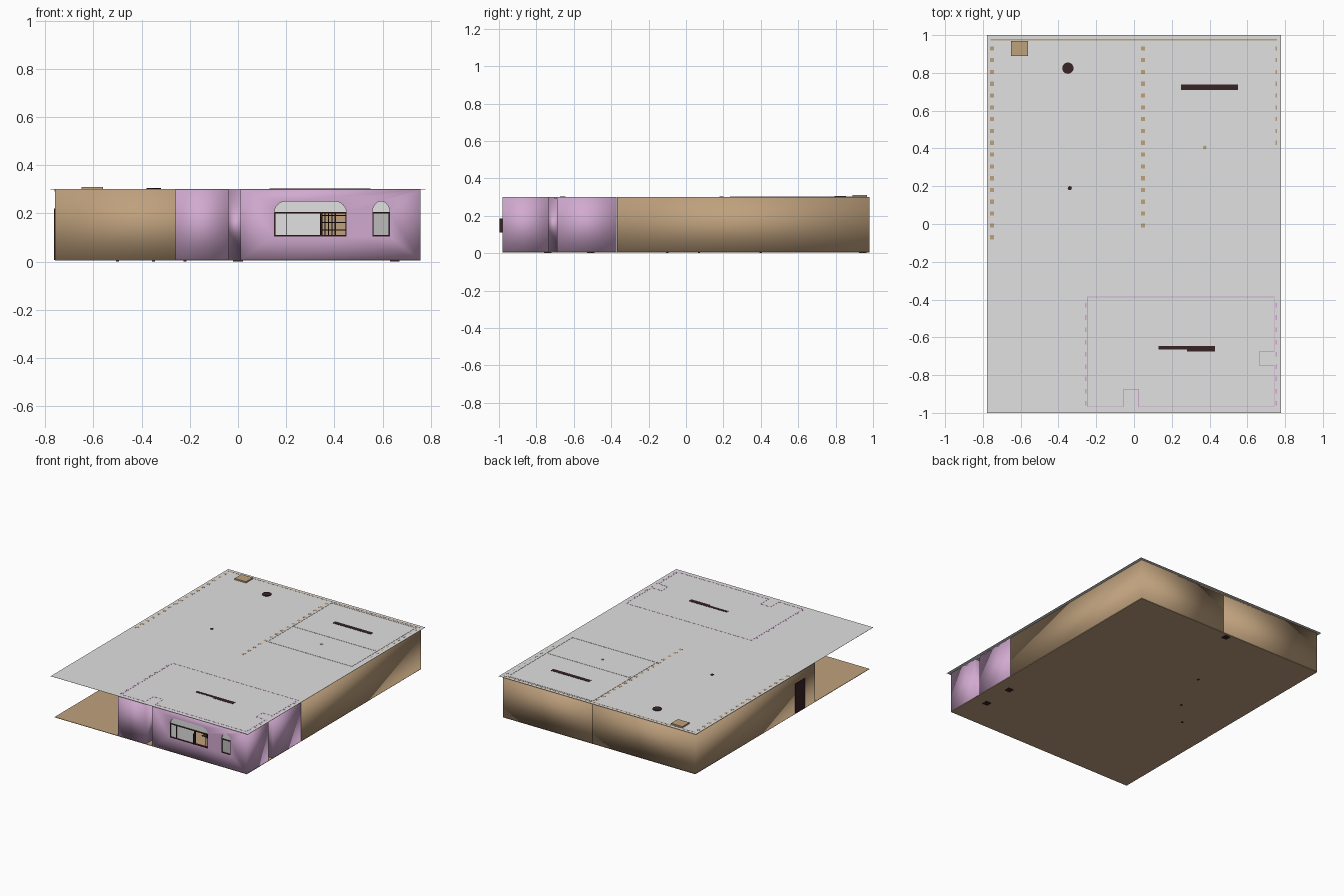
import bpy, bmesh, math
from mathutils import Vector

if "Cube" in bpy.data.objects:
    bpy.data.objects.remove(bpy.data.objects["Cube"])


def mat(name, c):
    m = bpy.data.materials.new(name)
    m.diffuse_color = (*c, 1)
    m.use_nodes = True
    m.node_tree.nodes["Principled BSDF"].inputs["Base Color"].default_value = m.diffuse_color
    return m


TAN = mat("tan plaster", (0.52, 0.355, 0.205))
PINK = mat("pink plaster", (0.64, 0.40, 0.63))
GREY = mat("light grey", (0.75, 0.75, 0.75))
DARK = mat("dark brown", (0.04, 0.017, 0.018))
PANE = mat("window pane grey", (0.5, 0.5, 0.5))


def make(name, bm, m, smooth=False):
    bmesh.ops.recalc_face_normals(bm, faces=bm.faces)
    for f in bm.faces:
        f.smooth = smooth
    me = bpy.data.meshes.new(name)
    bm.to_mesh(me)
    bm.free()
    me.materials.append(m)
    o = bpy.data.objects.new(name, me)
    bpy.context.collection.objects.link(o)
    return o


def box(name, x0, x1, y0, y1, z0, z1, m):
    bm = bmesh.new()
    bmesh.ops.create_cube(bm, size=1)
    for v in bm.verts:
        v.co = ((x0 + x1) / 2 + v.co.x * (x1 - x0), (y0 + y1) / 2 + v.co.y * (y1 - y0),
                (z0 + z1) / 2 + v.co.z * (z1 - z0))
    return make(name, bm, m)


def disc(name, x, y, r, z0, z1, m, n=20):
    bm = bmesh.new()
    bmesh.ops.create_cone(bm, cap_ends=True, segments=n, radius1=r, radius2=r, depth=z1 - z0)
    bmesh.ops.translate(bm, verts=bm.verts, vec=(x, y, (z0 + z1) / 2))
    return make(name, bm, m)


def inset(pts, d):
    # inward mitred offset of a counter-clockwise outline
    out = []
    for i, p in enumerate(pts):
        p = Vector(p)
        a = (p - Vector(pts[i - 1])).normalized()
        b = (Vector(pts[(i + 1) % len(pts)]) - p).normalized()
        na, nb = Vector((-a.y, a.x)), Vector((-b.y, b.x))
        out.append(p + (na + nb) * d / (1 + na.dot(nb)))
    return out


def walls(name, pts, t, z0, z1, m, smooth=True):
    # hollow ring of wall following an outline
    bm = bmesh.new()
    inner = inset(pts, t)
    loops = [[bm.verts.new((p[0], p[1], z)) for p in ring]
             for ring, z in ((pts, z0), (pts, z1), (inner, z1), (inner, z0))]
    n = len(pts)
    for k in range(4):
        A, B = loops[k], loops[(k + 1) % 4]
        for i in range(n):
            j = (i + 1) % n
            bm.faces.new((A[i], A[j], B[j], B[i]))
    return make(name, bm, m, smooth)


def slab_xz(name, prof, y0, y1, m):
    # upright profile in x,z pushed through y
    bm = bmesh.new()
    f = bm.faces.new([bm.verts.new((x, y0, z)) for x, z in prof])
    r = bmesh.ops.extrude_face_region(bm, geom=[f])
    for v in r["geom"]:
        if isinstance(v, bmesh.types.BMVert):
            v.co.y = y1
    return make(name, bm, m)


def arch(x0, x1, zb, zs, zt, r):
    # window outline: straight sides up to zs, elliptical shoulders of width r to zt
    p = [(x0, zb), (x1, zb)]
    for i in range(9):
        a = math.pi / 2 * i / 8
        p.append((x1 - r + r * math.cos(a), zs + (zt - zs) * math.sin(a)))
    for i in range(9):
        a = math.pi / 2 * (1 + i / 8)
        q = (x0 + r + r * math.cos(a), zs + (zt - zs) * math.sin(a))
        if abs(q[0] - p[-1][0]) > 1e-5 or abs(q[1] - p[-1][1]) > 1e-5:
            p.append(q)
    return p


def rect(x0, x1, y0, y1):
    return [(x0, y0), (x1, y0), (x1, y1), (x0, y1)]


# floor and roof plates
ZB, ZT = 0.005, 0.2995
box("floor", -0.76, 0.757, -0.982, 0.98, 0.004, 0.007, TAN)
box("roof", -0.778, 0.778, -1, 1, ZT, 0.3005, GREY)

# tan rooms
walls("left_room_walls", rect(-0.76, 0.05, -0.37, 0.98), 0.02, ZB, ZT, TAN)
walls("right_room_walls", rect(0.051, 0.757, -0.37, 0.98), 0.02, ZB, ZT, TAN)

# pink front room with two alcoves
plan = [(-0.26, -0.982), (-0.04, -0.982), (-0.04, -0.89), (0.01, -0.89), (0.01, -0.982),
        (0.757, -0.982), (0.757, -0.735), (0.68, -0.735), (0.68, -0.69), (0.757, -0.69),
        (0.757, -0.371), (-0.26, -0.371)]
front = walls("front_room_walls", plan, 0.015, ZB, ZT, PINK)
walls("front_room_rim", inset(plan, 0.012), 0.005, 0.29, 0.3012, PINK, False)

# arched windows cut through the front wall
wins = [("wide", 0.15, 0.45, 0.05), ("narrow", 0.557, 0.63, 0.0365)]
for n, x0, x1, r in wins:
    c = slab_xz(n + "_window_cutter", arch(x0, x1, 0.105, 0.2, 0.25, r), -1.02, -0.94, PINK)
    c.hide_render = True
    c.hide_set(True)
    b = front.modifiers.new(n + "_opening", "BOOLEAN")
    b.operation = "DIFFERENCE"
    b.solver = "EXACT"
    b.object = c
    # arched fanlight and transom bar
    slab_xz(n + "_fanlight", arch(x0, x1, 0.2, 0.201, 0.25, r), -0.975, -0.971, GREY)
    for z in (0.105, 0.2):
        box(n + "_window_rail", x0, x1, -0.982, -0.967, z, z + 0.005, DARK)
box("wide_window_pane", 0.15, 0.345, -0.975, -0.971, 0.108, 0.202, GREY)
box("narrow_window_pane", 0.562, 0.625, -0.975, -0.971, 0.108, 0.202, PANE)
for x in (0.15, 0.2, 0.34, 0.445, 0.557, 0.625):
    w = 0.002 if x == 0.2 else 0.005
    box("window_post", x, x + w, -0.982, -0.967, 0.105, 0.203, DARK)
box("open_window_frame", 0.342, 0.347, -0.996, -0.976, 0.11, 0.185, DARK)

# shelf inside the open half of the wide window
box("shelf_back", 0.3, 0.55, -0.8, -0.79, 0.01, 0.27, TAN)
for i in range(4):
    box("shelf_board", 0.3, 0.55, -0.84, -0.8, 0.10 + i * 0.03, 0.104 + i * 0.03, DARK)
for i in range(5):
    box("shelf_upright", 0.345 + i * 0.014, 0.35 + i * 0.014, -0.85, -0.8, 0.1, 0.2, DARK)

# side door in the left wall
box("side_door", -0.764, -0.735, -0.25, -0.145, 0.007, 0.22, DARK)

# grey lined rooms at the back right, divided in two
grey_plan = rect(0.057, 0.737, 0.233, 0.969)
walls("inner_room_walls", grey_plan, 0.015, ZB, ZT, GREY, False)
walls("inner_room_rim", inset(grey_plan, 0.003), 0.009, 0.29, 0.302, GREY, False)
box("inner_room_divider", 0.075, 0.715, 0.52, 0.535, ZB, 0.302, GREY)

# tan wall crowns showing through the roof
box("back_wall_crown", -0.76, 0.757, 0.972, 0.98, 0.29, 0.301, TAN)
for x, last in ((-0.751, -0.11), (0.048, -0.06), (0.752, 0.37)):
    y = 0.93
    while y >= last:
        w = 0.011 if x < 0.7 else 0.004
        box("wall_crown_tooth", x - w, x + w, y - 0.011, y + 0.011, 0.29, 0.301, TAN)
        y -= 0.0625
for x in (-0.255, 0.753):
    for i in range(9):
        y = -0.95 + i * 0.065
        box("pink_crown_tooth", x - 0.004, x + 0.004, y - 0.012, y + 0.012, 0.29, 0.301, PINK)

# fittings that pass through the ceiling
box("back_beam", 0.25, 0.55, 0.71, 0.738, 0.27, 0.3025, DARK)
box("front_beam", 0.13, 0.43, -0.664, -0.645, 0.27, 0.3025, DARK)
box("front_beam_step", 0.28, 0.43, -0.674, -0.66, 0.27, 0.3025, DARK)
box("chimney", -0.65, -0.56, 0.89, 0.968, 0.007, 0.31, TAN)
disc("stove_pipe", -0.35, 0.825, 0.03, 0.007, 0.305, DARK)
disc("lamp_mount", -0.34, 0.19, 0.011, 0.26, 0.3025, DARK, 12)
disc("bath_lamp", 0.375, 0.405, 0.01, 0.26, 0.303, TAN, 12)

# feet peeking under the floor
for x, y in ((0.0, 0.945), (0.65, -0.74), (0.65, -0.51), (-0.5, -0.1), (-0.35, 0.07), (-0.22, 0.4)):
    s = 0.02 if x >= 0 else 0.006
    box("foot", x - s, x + s, y - s, y + s, 0, 0.02, DARK)
